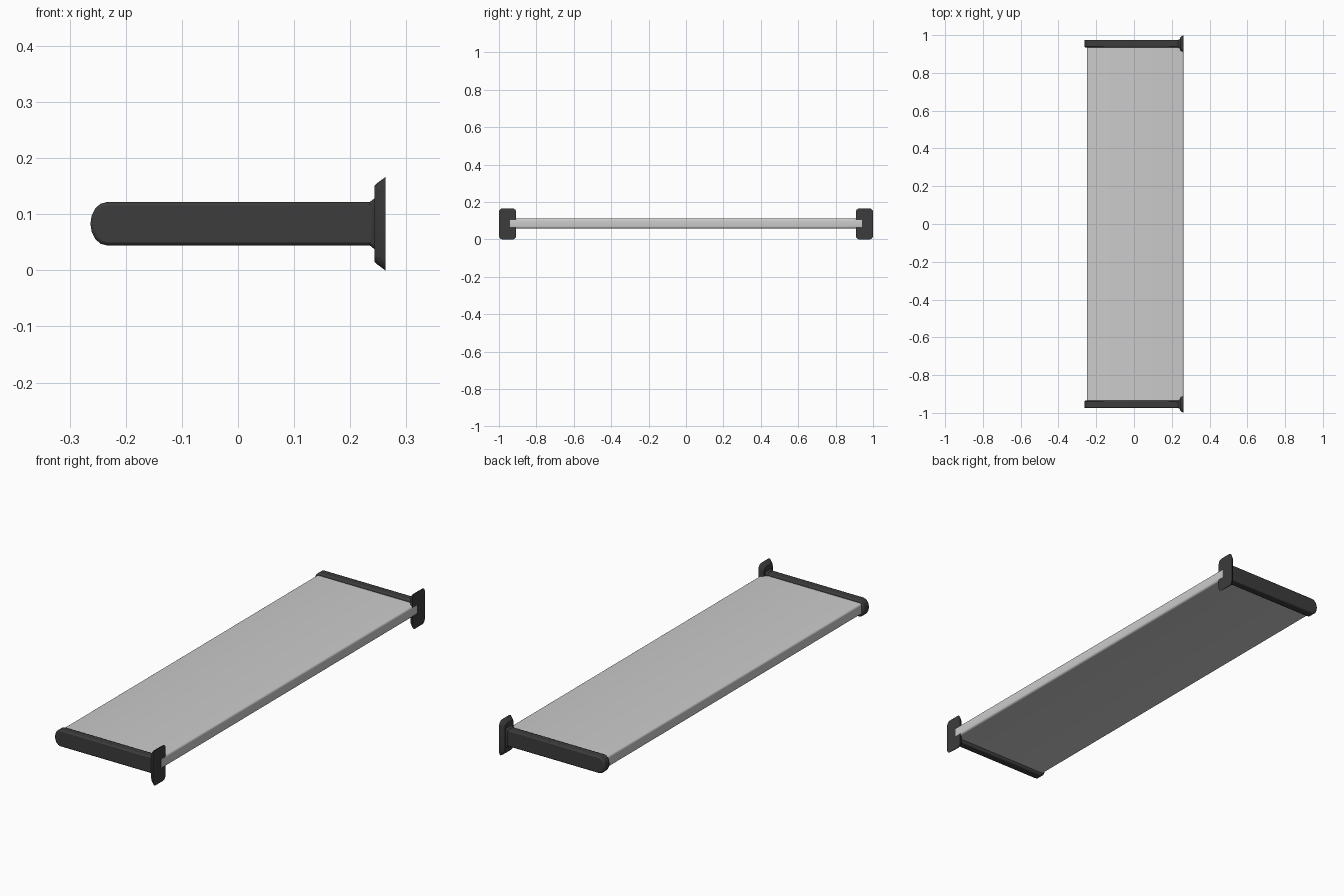
import bpy, bmesh, math

if "Cube" in bpy.data.objects:
    bpy.data.objects.remove(bpy.data.objects["Cube"])

CZ = 0.083          # mid height of shelf and brackets
BY = 0.954          # bracket centre line, mirrored to -y

dark = bpy.data.materials.new("dark_plastic")
dark.diffuse_color = (0.045, 0.045, 0.045, 1)
dark.use_nodes = True
dark.node_tree.nodes["Principled BSDF"].inputs["Base Color"].default_value = dark.diffuse_color


def finish(bm, name, mat=None, bevel=0, segments=2, mirror=False):
    bmesh.ops.recalc_face_normals(bm, faces=bm.faces)
    mesh = bpy.data.meshes.new(name)
    bm.to_mesh(mesh)
    bm.free()
    ob = bpy.data.objects.new(name, mesh)
    bpy.context.collection.objects.link(ob)
    if mat:
        mesh.materials.append(mat)
    if bevel:
        m = ob.modifiers.new("bevel", 'BEVEL')
        m.width, m.segments = bevel, segments
        m.limit_method, m.angle_limit = 'ANGLE', math.radians(50)
    if mirror:
        m = ob.modifiers.new("mirror", 'MIRROR')
        m.use_axis = (False, True, False)
    bpy.ops.object.select_all(action='DESELECT')
    ob.select_set(True)
    bpy.context.view_layer.objects.active = ob
    bpy.ops.object.shade_smooth_by_angle(angle=math.radians(35))
    return ob


def loft(rings):
    """Skin a list of equal-length point rings and cap both ends."""
    bm = bmesh.new()
    rows = [[bm.verts.new(p) for p in r] for r in rings]
    n = len(rows[0])
    for a, b in zip(rows, rows[1:]):
        for i in range(n):
            j = (i + 1) % n
            bm.faces.new((a[i], a[j], b[j], b[i]))
    bm.faces.new(rows[0])
    bm.faces.new(rows[-1])
    return bm


def rounded_rect(x, hy, hz, r, steps=4):
    """Rounded rectangle across x, centred on the bracket."""
    pts = []
    for q, (sy, sz) in enumerate([(1, 1), (-1, 1), (-1, -1), (1, -1)]):
        for k in range(steps + 1):
            a = math.radians(90 * (q + k / steps))
            pts.append((x, BY + sy * (hy - r) + r * math.cos(a),
                        CZ + sz * (hz - r) + r * math.sin(a)))
    return pts


def extrude_y(profile, y0, y1):
    return loft([[(x, y, z) for x, z in profile] for y in (y0, y1)])


# Shelf board with softly rounded long edges
def board_profile(x0, x1, z0, z1, r, steps=4):
    pts = []
    for q, (cx, cz) in enumerate([(x1 - r, z1 - r), (x0 + r, z1 - r),
                                  (x0 + r, z0 + r), (x1 - r, z0 + r)]):
        for k in range(steps + 1):
            a = math.radians(90 * (q + k / steps))
            pts.append((cx + r * math.cos(a), cz + r * math.sin(a)))
    return pts


finish(extrude_y(board_profile(-0.25, 0.263, 0.059, 0.111, 0.01), -0.94, 0.94),
       "shelf_board")

# Bracket arms: straight bars with a blunt rounded nose
h = 0.0385
nose = [(-0.234 - 0.029 * math.cos(a), CZ + h * math.sin(a))
        for a in (math.radians(-90 + 22.5 * i) for i in range(9))]
arm = [(0.25, CZ - h)] + nose + [(0.25, CZ + h)]
finish(extrude_y(arm, 0.935, 0.975), "bracket_arm", dark, 0.006, 2, True)

# Small flared collars where the arms meet the wall plates
finish(loft([rounded_rect(0.232, 0.019, 0.037, 0.006),
             rounded_rect(0.238, 0.022, 0.041, 0.007),
             rounded_rect(0.245, 0.028, 0.047, 0.009)]),
       "bracket_collar", dark, mirror=True)

# Wall plates: rounded rectangles with sloping rims
finish(loft([rounded_rect(0.243, 0.032, 0.067, 0.016),
             rounded_rect(0.2475, 0.037, 0.072, 0.018),
             rounded_rect(0.2625, 0.046, 0.083, 0.02)]),
       "wall_plate", dark, mirror=True)
